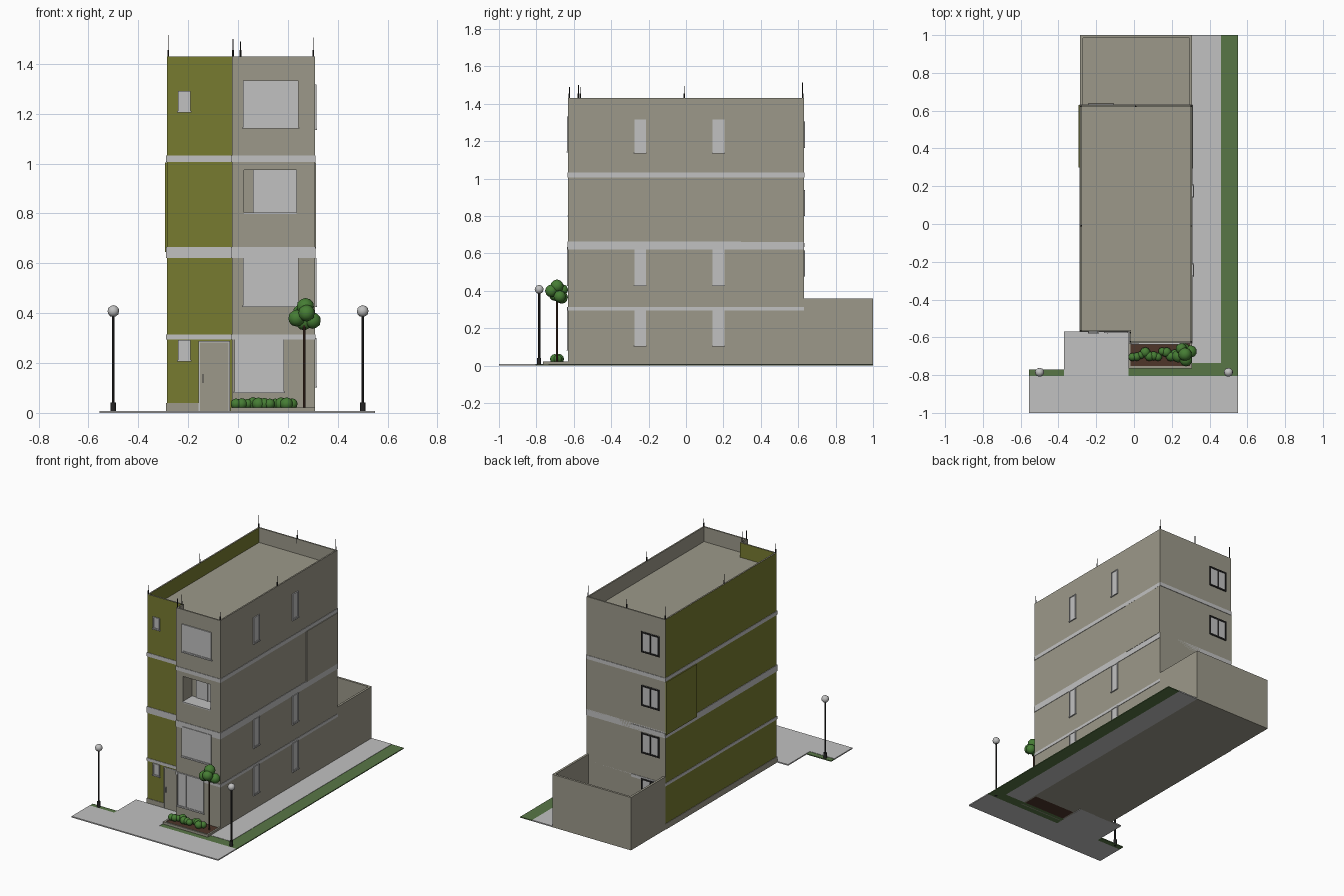
import bpy
import bmesh
import random
from mathutils import Vector

random.seed(4)
if "Cube" in bpy.data.objects:
    bpy.data.objects.remove(bpy.data.objects["Cube"])


def material(name, rgb):
    lin = [(c / 255 / 12.92) if c < 11 else ((c / 255 + 0.055) / 1.055) ** 2.4 for c in rgb]
    mat = bpy.data.materials.new(name)
    mat.use_nodes = True
    mat.diffuse_color = (*lin, 1)
    mat.node_tree.nodes["Principled BSDF"].inputs["Base Color"].default_value = (*lin, 1)
    return mat


TAUPE = material("taupe plaster", (156, 153, 138))
OLIVE = material("olive plaster", (119, 123, 48))
LIGHT = material("light grey", (193, 193, 193))
GRASS = material("grass green", (88, 118, 70))
LEAF = material("leaf green", (70, 125, 52))
BLACK = material("black metal", (38, 37, 37))
SOIL = material("brown soil", (78, 54, 42))


def finish(name, bm, *mats):
    mesh = bpy.data.meshes.new(name)
    bmesh.ops.recalc_face_normals(bm, faces=bm.faces)
    bm.to_mesh(mesh)
    bm.free()
    for m in mats:
        mesh.materials.append(m)
    obj = bpy.data.objects.new(name, mesh)
    bpy.context.collection.objects.link(obj)
    return obj


def box(name, xs, ys, zs, mat):
    bm = bmesh.new()
    bmesh.ops.create_cube(bm, size=1)
    for v in bm.verts:
        v.co = Vector([r[0] if c < 0 else r[1] for c, r in zip(v.co, (xs, ys, zs))])
    return finish(name, bm, mat)


def prism_mesh(points, z0, z1):
    """Extruded outline; returns the mesh and its top face."""
    bm = bmesh.new()
    low = [bm.verts.new((x, y, z0)) for x, y in points]
    high = [bm.verts.new((x, y, z1)) for x, y in points]
    n = len(points)
    bm.faces.new(low[::-1])
    top = bm.faces.new(high)
    for i in range(n):
        j = (i + 1) % n
        bm.faces.new((low[i], low[j], high[j], high[i]))
    bm.normal_update()
    return bm, top


def rod(name, x, y, z0, z1, r, mat, sides=10):
    bm = bmesh.new()
    bmesh.ops.create_cone(bm, cap_ends=True, segments=sides, radius1=r, radius2=r, depth=z1 - z0)
    bmesh.ops.translate(bm, vec=(x, y, (z0 + z1) / 2), verts=bm.verts)
    return finish(name, bm, mat)


def ball(name, centre, r, mat):
    bm = bmesh.new()
    bmesh.ops.create_icosphere(bm, subdivisions=2, radius=r)
    bmesh.ops.translate(bm, vec=centre, verts=bm.verts)
    for f in bm.faces:
        f.smooth = True
    return finish(name, bm, mat)


LEFT, RIGHT, MID = -0.285, 0.308, -0.025
FRONT, SETBACK, BACK, END = -0.63, -0.57, 0.63, 1.0


def footprint(d=0, back=0):
    return [(LEFT - d, SETBACK - d), (MID - d, SETBACK - d), (MID - d, FRONT - d),
            (RIGHT + d, FRONT - d), (RIGHT + d, BACK + back), (LEFT - d, BACK + back)]


# Main block with sunken roof, olive on the left flank and the set-back front
bm, top = prism_mesh(footprint(), 0, 1.43)
bmesh.ops.inset_region(bm, faces=[top], thickness=0.014)
bmesh.ops.inset_region(bm, faces=[top], thickness=0.0001, depth=-0.1)
bm.normal_update()
for f in bm.faces:
    if abs(f.normal.z) < 0.5 and f.calc_center_median().x < -0.1:
        f.material_index = 1
building = finish("building_walls", bm, TAUPE, OLIVE)

# Recessed balcony cut into the third floor
BAL_X, BAL_Z = (0.025, 0.235), (0.80, 0.975)
cutter = box("balcony_cutter", BAL_X, (FRONT - 0.1, FRONT + 0.1), BAL_Z, TAUPE)
cutter.hide_render = True
mod = building.modifiers.new("balcony", "BOOLEAN")
mod.operation, mod.solver, mod.object = "DIFFERENCE", "EXACT", cutter
bpy.context.view_layer.objects.active = building
bpy.ops.object.modifier_apply(modifier=mod.name)
bpy.data.objects.remove(cutter)
box("balcony_floor", BAL_X, (FRONT - 0.004, FRONT + 0.1), (0.797, 0.804), LIGHT)
box("balcony_back", (0.06, 0.235), (FRONT + 0.093, FRONT + 0.1), BAL_Z, LIGHT)
box("balcony_door_post", (0.14, 0.15), (FRONT + 0.088, FRONT + 0.096), BAL_Z, LIGHT)

# Floor bands around the walls
for i, (z0, z1, back) in enumerate([(0.295, 0.315, 0), (0.622, 0.665, 0), (1.007, 1.033, 0.003)]):
    bm, _ = prism_mesh(footprint(0.003, back), z0, z1)
    finish(f"floor_band_{i + 1}", bm, LIGHT)
for z in (0.305, 0.645):
    box("back_band", (LEFT, -0.03), (BACK - 0.01, BACK + 0.003), (z - 0.01, z + 0.01), LIGHT)

# Projecting upper bays near the back, and the plinth
box("left_bay", (LEFT - 0.008, LEFT), (0.3, BACK), (0.645, 1.005), OLIVE)
box("right_bay", (RIGHT, RIGHT + 0.005), (0.295, BACK), (0.66, 1.005), TAUPE)
box("front_plinth", (LEFT - 0.003, -0.158), (SETBACK - 0.003, SETBACK), (0, 0.04), TAUPE)
box("left_plinth", (LEFT - 0.003, LEFT), (SETBACK, BACK), (0, 0.04), TAUPE)


def window(name, side, plane, us, zs, frame, parts=1, bar=0.006, sill=True):
    """Pane, frame bars and sill on a wall; side is 'y' or 'x' with its outward sign."""
    axis, sign = side

    def slab(part, u, z, depth, mat):
        d = (plane - sign * 0.003, plane + sign * depth)
        d = (min(d), max(d))
        box(f"{name}_{part}", *((u, d) if axis == "y" else (d, u)), z, mat)

    slab("pane", us, zs, 0.003, LIGHT)
    step = (us[1] - us[0] - bar) / parts
    for i in range(parts + 1):
        u = us[0] + i * step
        slab("post", (u, u + bar), zs, 0.007, frame)
    for z in (zs[0], zs[1] - bar):
        slab("rail", us, (z, z + bar), 0.007, frame)
    if sill:
        slab("sill", (us[0] - 0.004, us[1] + 0.004), (zs[0] - 0.005, zs[0]), 0.009, frame)


# Front windows
window("upper_front_window", ("y", -1), FRONT, (0.02, 0.243), (1.145, 1.333), LIGHT)
window("lower_front_window", ("y", -1), FRONT, (0.02, 0.243), (0.43, 0.635), LIGHT)
window("glass_doors", ("y", -1), FRONT, (-0.015, 0.185), (0.085, 0.313), LIGHT, 3)
for z in (0.212, 1.21):
    window("small_window", ("y", -1), SETBACK, (-0.24, -0.19), (z, z + 0.08), LIGHT)

# Right side windows
for y in (-0.245, 0.174):
    for z0, z1 in ((0.107, 0.3), (0.43, 0.622), (1.14, 1.316)):
        window("side_window", ("x", 1), RIGHT, (y - 0.031, y + 0.031), (z0, z1), LIGHT)

# Back windows with dark frames
for z in (0.165, 0.477, 0.80, 1.165):
    window("back_window", ("y", 1), BACK, (-0.243, -0.105), (z, z + 0.14), BLACK, 2, 0.01, False)

# Entrance door
box("entrance_door", (-0.155, -0.038), (SETBACK - 0.004, SETBACK), (0.008, 0.283), TAUPE)
for x in (-0.158, -0.038):
    box("door_post", (x, x + 0.005), (SETBACK - 0.007, SETBACK), (0.008, 0.288), LIGHT)
box("door_lintel", (-0.158, -0.033), (SETBACK - 0.007, SETBACK), (0.283, 0.288), LIGHT)
box("door_handle", (-0.143, -0.139), (SETBACK - 0.012, SETBACK), (0.12, 0.155), LIGHT)

# Walled back yard
T = 0.015
bm, _ = prism_mesh([(LEFT, BACK), (LEFT + T, BACK), (LEFT + T, END - T), (RIGHT - T, END - T),
                    (RIGHT - T, BACK), (RIGHT, BACK), (RIGHT, END), (LEFT, END)], 0, 0.36)
finish("yard_wall", bm, TAUPE)
box("yard_floor", (LEFT + T, RIGHT - T), (BACK, END - T), (0, 0.008), TAUPE)

# Lightning rods on the parapet
for x, y, h in [(-0.28, -0.565, 0.06), (-0.28, -0.01, 0.065), (-0.28, 0.623, 0.085),
                (0.01, 0.623, 0.06), (0.302, 0.623, 0.075), (0.302, -0.01, 0.065),
                (0.302, -0.623, 0.055), (-0.02, -0.623, 0.06), (-0.02, -0.575, 0.07)]:
    rod("roof_rod", x, y, 1.40, 1.43 + h, 0.0018, BLACK, 6)
    rod("roof_rod_base", x, y, 1.40, 1.455, 0.004, BLACK, 6)

# Paving and grass
PAVE, TURF = (0, 0.008), (0, 0.006)
box("front_sidewalk", (-0.555, 0.55), (-1, -0.805), PAVE, LIGHT)
box("entry_path", (-0.37, -0.03), (-0.805, SETBACK), PAVE, LIGHT)
box("side_path", (RIGHT, 0.46), (-0.735, END), PAVE, LIGHT)
box("left_grass", (-0.555, -0.37), (-0.805, -0.77), TURF, GRASS)
box("front_grass", (-0.03, 0.46), (-0.805, -0.735), TURF, GRASS)
box("side_grass", (0.46, 0.55), (-0.805, END), TURF, GRASS)

# Planter: curb around soil
PX, PY, C = (-0.03, RIGHT), (-0.765, FRONT), 0.012
box("planter_soil", (PX[0] + C, PX[1] - C), (PY[0] + C, PY[1]), (0, 0.016), SOIL)
box("planter_front_curb", PX, (PY[0], PY[0] + C), (0, 0.022), TAUPE)
for x in (PX[0], PX[1] - C):
    box("planter_side_curb", (x, x + C), (PY[0] + C, PY[1]), (0, 0.022), TAUPE)

# Hedge of round bushes
for i in range(11):
    r = random.uniform(0.02, 0.028)
    ball("bush", (-0.008 + i * 0.0225, -0.69 + random.uniform(-0.018, 0.018), 0.036), r, LEAF)

# Tree
rod("tree_trunk", 0.265, -0.69, 0.01, 0.38, 0.005, SOIL, 8)
for x, y, z, r in [(0.27, -0.69, 0.425, 0.036), (0.235, -0.70, 0.38, 0.034),
                   (0.30, -0.675, 0.37, 0.033), (0.265, -0.665, 0.365, 0.034),
                   (0.275, -0.72, 0.40, 0.034), (0.25, -0.66, 0.405, 0.03)]:
    ball("tree_crown", (x, y, z), r, LEAF)

# Street lamps
for x in (-0.5, 0.5):
    rod("lamp_base", x, -0.785, 0, 0.042, 0.011, BLACK, 12)
    rod("lamp_pole", x, -0.785, 0.04, 0.39, 0.006, BLACK, 10)
    ball("lamp_globe", (x, -0.785, 0.408), 0.024, LIGHT)
